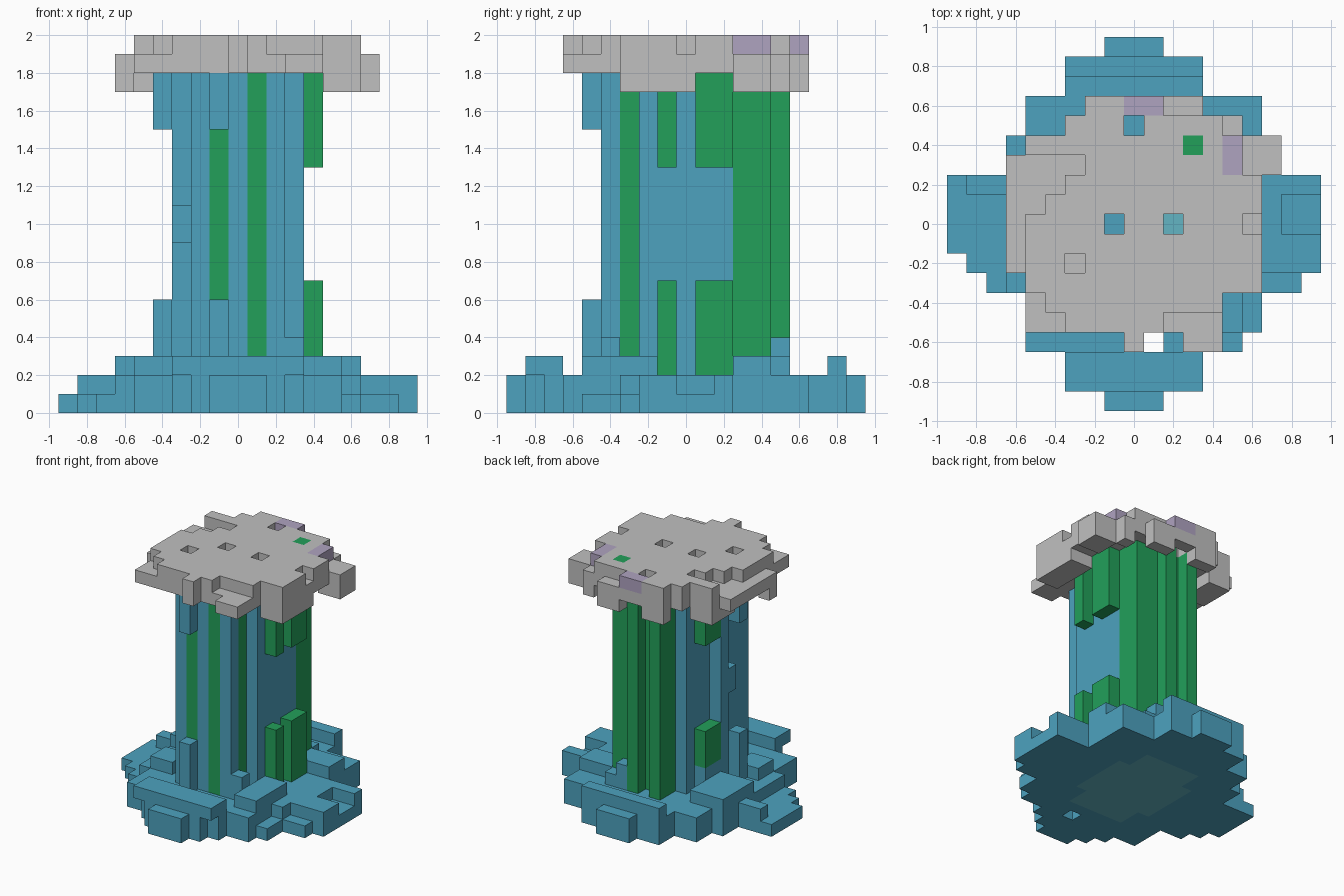
import bpy
import bmesh
from mathutils import Vector

cube = bpy.data.objects.get("Cube")
if cube:
    bpy.data.objects.remove(cube, do_unlink=True)

U = 0.1  # size of one block


def material(name, rgb):
    lin = [((c / 255 + 0.055) / 1.055) ** 2.4 for c in rgb] + [1.0]
    m = bpy.data.materials.new(name)
    m.use_nodes = True
    m.diffuse_color = lin
    bsdf = m.node_tree.nodes["Principled BSDF"]
    bsdf.inputs["Base Color"].default_value = lin
    bsdf.inputs["Roughness"].default_value = 0.9
    return m


NAMES = ["blue", "green", "grey", "lilac", "pale_teal"]
MATS = [material(n, c) for n, c in zip(NAMES, [
    (77, 162, 191), (34, 160, 90), (192, 192, 192), (175, 163, 192), (100, 181, 196)])]
BLUE, GREEN, GREY, LILAC, TEAL = range(5)


def fill(cells, x, y, z, col):
    """Fill an inclusive x and y block range, from level z[0] up to z[1]; None carves."""
    for i in range(x[0], x[1] + 1):
        for j in range(y[0], y[1] + 1):
            for k in range(z[0], z[1]):
                if col is None:
                    cells.pop((i, j, k), None)
                else:
                    cells[i, j, k] = col


def rows(cells, spans, z, col):
    """Fill horizontal rows given as (first y, last y, first x, last x)."""
    for y0, y1, x0, x1 in spans:
        fill(cells, (x0, x1), (y0, y1), z, col)


def build(name, cells):
    """Turn filled blocks into one mesh with only the outer faces."""
    bm = bmesh.new()
    verts = {}
    for cell, col in cells.items():
        for axis in range(3):
            for sign in (-1, 1):
                near = list(cell)
                near[axis] += sign
                if tuple(near) in cells:
                    continue
                b, c = (axis + 1) % 3, (axis + 2) % 3
                ring = []
                for s, t in ((0, 0), (1, 0), (1, 1), (0, 1)):
                    p = list(cell)
                    p[axis] += sign > 0
                    p[b] += s
                    p[c] += t
                    p = tuple(p)
                    if p not in verts:
                        verts[p] = bm.verts.new(
                            Vector((p[0] - 0.5, p[1] - 0.5, p[2])) * U)
                    ring.append(verts[p])
                bm.faces.new(ring if sign > 0 else ring[::-1]).material_index = col
    # Merge flat areas of one colour
    bmesh.ops.dissolve_limit(bm, angle_limit=0.01, verts=bm.verts[:],
                             edges=bm.edges[:], delimit={'MATERIAL'})
    mesh = bpy.data.meshes.new(name)
    bm.to_mesh(mesh)
    bm.free()
    for m in MATS:
        mesh.materials.append(m)
    obj = bpy.data.objects.new(name, mesh)
    bpy.context.collection.objects.link(obj)
    return obj


# Base: two stepped layers of a rough disc
base = {}
rows(base, [(-9, -9, -1, 1), (-8, -8, -2, 2), (-7, -7, -3, 3), (-6, -6, -5, 5),
            (-5, -4, -5, 6), (-3, -3, -7, 8), (-2, -2, -8, 9), (-1, 2, -9, 9),
            (3, 4, -6, 6), (5, 6, -5, 6), (7, 8, -3, 3), (9, 9, -1, 1)], (0, 2), BLUE)
fill(base, (1, 1), (-6, -6), (0, 2), None)
# Low edges and notch
for x, y in [((-9, -7), (-3, 1)), ((-9, -9), (2, 2)), ((8, 9), (0, 1)),
             ((6, 6), (-5, -4)), ((7, 8), (-3, -3))]:
    fill(base, x, y, (1, 2), None)
# Raised beams and pads
for x, y in [((-3, 3), (-8, -7)), ((-3, 3), (8, 8)), ((4, 5), (-5, -2)),
             ((4, 6), (3, 4)), ((-6, -4), (1, 4)), ((-5, -4), (-3, -2)),
             ((2, 3), (5, 5))]:
    fill(base, x, y, (2, 3), BLUE)
# Small stumps round the foot
for x, y, top in [(3, -4, 4), (2, 5, 4), (-1, -5, 6), (-4, -1, 6), (-3, 1, 4), (-3, 2, 4)]:
    fill(base, (x, x), (y, y), (2, top), BLUE)
# Pale floor under the column
rows(base, [(-4, -3, -2, 2), (-2, 2, -3, 3), (3, 4, -2, 2)], (0, 1), TEAL)
fill(base, (2, 2), (0, 0), (1, 2), None)
build("base", base)

# Column: shaft with coloured ribs
col = {}
rows(col, [(-4, -4, -2, 2), (-3, -3, -2, 2), (-2, -1, -2, 3), (0, 0, -3, 3),
           (1, 3, -2, 3), (4, 4, -1, 3)], (2, 18), BLUE)
for x, y in [(1, -4), (2, -3), (3, 3), (3, 4), (2, 4), (1, 4), (0, 4),
             (-1, 4), (1, 5), (-1, 5)]:
    fill(col, (x, x), (y, y), (2, 18), GREEN)
fill(col, (-1, -1), (-4, -4), (6, 15), GREEN)
# Broken ribs: lower stub and hanging upper piece
for x, y, low, high, c in [(4, (-1, -1), (2, 7), (13, 18), GREEN),
                           (4, (1, 2), (2, 7), (13, 18), GREEN),
                           (-3, (1, 2), (4, 7), (14, 18), GREEN),
                           (-1, (-5, -5), None, (15, 18), BLUE),
                           (-4, (-1, -1), None, (15, 18), BLUE)]:
    for z in (low, high):
        if z:
            fill(col, (x, x), y, z, c)
fill(col, (-3, -3), (-1, -1), (9, 11), BLUE)
# Wells down through the shaft
fill(col, (2, 2), (0, 0), (2, 18), None)
fill(col, (-1, -1), (0, 0), (3, 18), None)
build("column", col)

# Cap: ragged slab in two layers with hanging lumps
cap = {}
rows(cap, [(6, 6, -2, 3), (5, 5, -3, 5), (4, 4, -5, 7), (3, 3, -6, 7), (-2, 2, -6, 6),
           (-3, -3, -5, 6), (-5, -4, -5, 4), (-6, -6, 0, 0), (-6, -6, 3, 4)],
     (18, 19), GREY)
rows(cap, [(6, 6, -2, 1), (5, 5, -3, 4), (4, 4, -5, 5), (3, 3, -2, 5), (2, 2, -3, 6),
           (1, 1, -4, 6), (0, 0, -5, 5), (-3, -1, -5, 6), (-4, -4, -4, 4),
           (-5, -5, -3, 1), (-6, -6, 0, 0)], (19, 20), GREY)
for x, y in [((6, 7), (3, 4)), ((5, 6), (-3, 0)), ((5, 5), (5, 5)), ((2, 3), (6, 6)),
             ((-6, -6), (-2, -2)), ((-5, -4), (2, 4)), ((-2, -1), (6, 6))]:
    fill(cap, x, y, (17, 18), GREY)
# Lilac patches and green plug
fill(cap, (0, 1), (6, 6), (19, 20), LILAC)
fill(cap, (5, 5), (3, 4), (19, 20), LILAC)
fill(cap, (3, 3), (4, 4), (18, 20), GREEN)
# Holes
for x, y, z in [(0, 5, 18), (-1, 0, 18), (2, 0, 18), (-3, -2, 19)]:
    fill(cap, (x, x), (y, y), (z, 20), None)
build("cap", cap)
